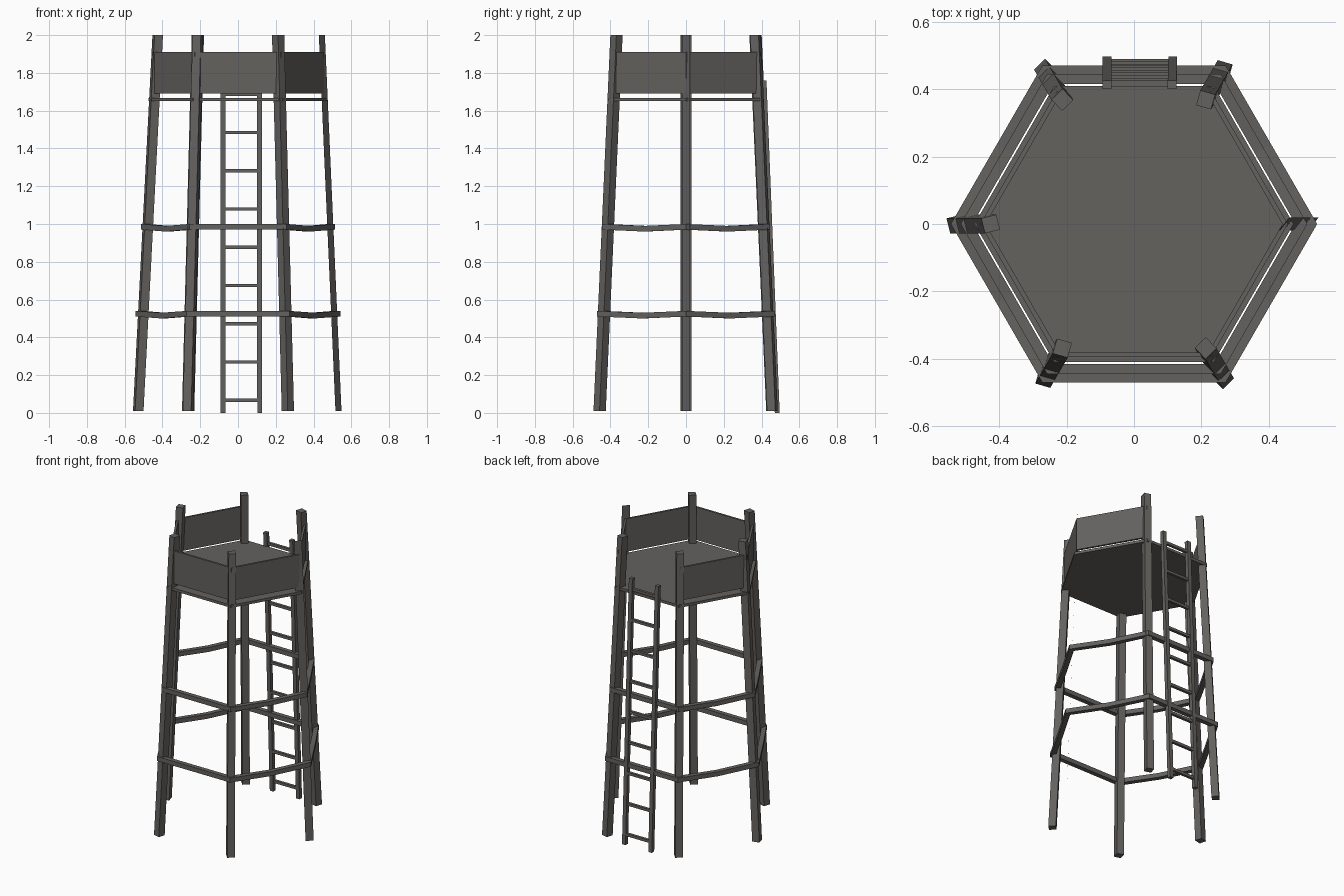
import bpy, bmesh
from math import sin, cos, pi, radians
from mathutils import Vector

if "Cube" in bpy.data.objects:
    bpy.data.objects.remove(bpy.data.objects["Cube"])

wood = bpy.data.materials.new("weathered dark wood")
wood.diffuse_color = (0.128, 0.122, 0.114, 1)
wood.use_nodes = True
wood.node_tree.nodes["Principled BSDF"].inputs["Base Color"].default_value = wood.diffuse_color


def loft(name, sections, closed=True):
    """Skin a list of cross-sections into one flat-shaded object."""
    bm = bmesh.new()
    rings = [[bm.verts.new(p) for p in s] for s in sections]
    n = len(rings[0])
    for a, b in zip(rings, rings[1:]):
        for i in range(n if closed else n - 1):
            j = (i + 1) % n
            bm.faces.new((a[i], a[j], b[j], b[i]))
    if closed:
        bm.faces.new(rings[0])
        bm.faces.new(rings[-1])
        bmesh.ops.recalc_face_normals(bm, faces=bm.faces)
    me = bpy.data.meshes.new(name)
    bm.to_mesh(me)
    bm.free()
    me.materials.append(wood)
    ob = bpy.data.objects.new(name, me)
    bpy.context.collection.objects.link(ob)
    return ob


def corner(k, r, z):
    a = k * pi / 3
    return Vector((r * cos(a), r * sin(a), z))


def square(c, w, ang):
    h = w / 2 * 2 ** 0.5
    return [c + Vector((h * cos(ang + pi / 4 + i * pi / 2),
                        h * sin(ang + pi / 4 + i * pi / 2), 0)) for i in range(4)]


def hex_side(name, k, r_out, r_in, z0, z1, sag=0.0):
    """Mitred plank along one hexagon side, optionally drooping mid-way."""
    secs = []
    for t in (0, 0.5, 1):
        d = -sag if t == 0.5 else 0
        secs.append([corner(k, r, z + d).lerp(corner(k + 1, r, z + d), t)
                     for r, z in ((r_in, z0), (r_out, z0), (r_out, z1), (r_in, z1))])
    return loft(name, secs)


# Leaning legs; the right one is only a thin plank face
for k in range(1, 6):
    turn = k * pi / 3 + radians(14)
    loft(f"leg_{k}", [square(corner(k, 0.528, 0.01), 0.046, turn),
                      square(corner(k, 0.425, 2.0), 0.046, turn)])
edge = (Vector((-0.016, -0.02, 0)), Vector((0.016, 0.02, 0)))
loft("right_leg_plank", [[Vector((0.532, 0, 0.01)) + e for e in edge],
                         [Vector((0.444, 0, 2.0)) + e for e in edge]], closed=False)

# Two rings of cross beams, drooping except at front and back
for label, z, r in (("lower", 0.51, 0.543), ("upper", 0.97, 0.514)):
    for k in range(6):
        hex_side(f"{label}_beam_{k}", k, r, r - 0.035, z, z + 0.03,
                 0 if k in (1, 4) else 0.01)

# Platform floor
loft("floor", [[corner(k, 0.473, z) for k in range(6)] for z in (1.65, 1.668)])

# Railing panels, open at the back for the ladder
for k in (0, 2, 3, 4, 5):
    hex_side(f"railing_panel_{k}", k, 0.456, 0.44, 1.69, 1.91)


# Ladder leaning on the back
def ladder_y(z):
    return 0.483 - 0.07 * z / 1.76


for name, xb, xt in (("ladder_rail_left", -0.08, -0.08), ("ladder_rail_right", 0.115, 0.113)):
    loft(name, [square(Vector((xb, ladder_y(0), 0)), 0.026, 0),
                square(Vector((xt, ladder_y(1.76), 1.76)), 0.026, 0)])
for i in range(9):
    z = 0.067 + 0.2025 * i
    y = ladder_y(z)
    h = 0.009
    loft(f"ladder_rung_{i}", [[Vector((x, y + a * h, z + b * h))
                               for a, b in ((-1, -1), (1, -1), (1, 1), (-1, 1))]
                              for x in (-0.08, 0.114)])
